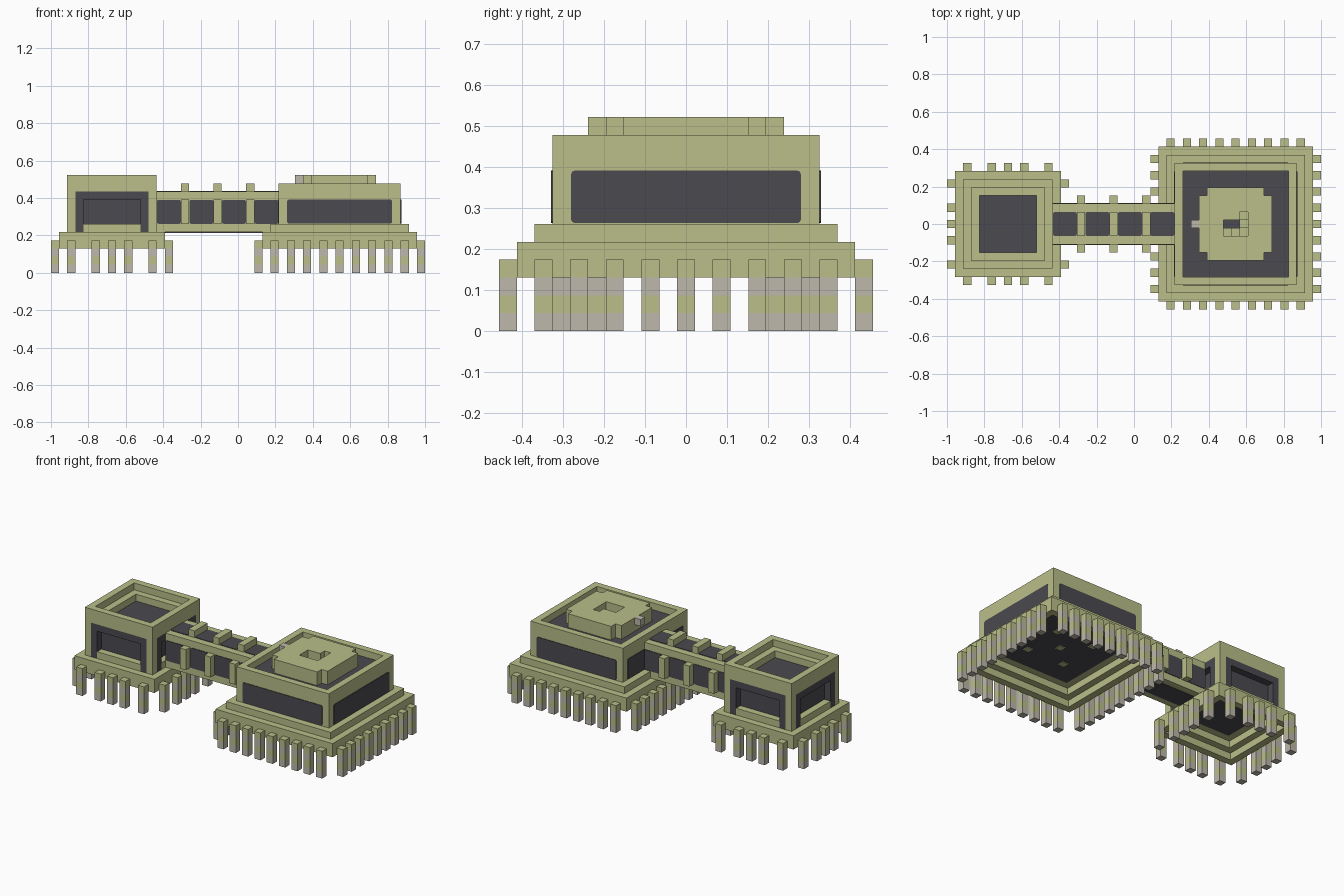
import bpy, bmesh
from mathutils import Vector

if "Cube" in bpy.data.objects:
    bpy.data.objects.remove(bpy.data.objects["Cube"], do_unlink=True)

U = 2 / 46  # one building block


def material(name, rgb):
    m = bpy.data.materials.new(name)
    m.use_nodes = True
    m.diffuse_color = (*rgb, 1)
    m.node_tree.nodes["Principled BSDF"].inputs["Base Color"].default_value = (*rgb, 1)
    return m


GREEN = material("pale_olive", (0.49, 0.52, 0.25))
DARK = material("dark_glass", (0.07, 0.068, 0.08))
GREY = material("warm_grey", (0.51, 0.48, 0.41))


def finish(name, bm, *mats):
    # block units to scene units
    bmesh.ops.recalc_face_normals(bm, faces=bm.faces)
    bmesh.ops.scale(bm, vec=(U, U, U), verts=bm.verts)
    mesh = bpy.data.meshes.new(name)
    bm.to_mesh(mesh)
    bm.free()
    for m in mats:
        mesh.materials.append(m)
    ob = bpy.data.objects.new(name, mesh)
    bpy.context.collection.objects.link(ob)
    return ob


def add_box(bm, lo, hi):
    lo, hi = Vector(lo), Vector(hi)
    vs = bmesh.ops.create_cube(bm, size=1)["verts"]
    for v in vs:
        v.co = (lo + hi) / 2 + v.co * (hi - lo)
    return vs


def boxes(name, spans, mat):
    bm = bmesh.new()
    for lo, hi in spans:
        add_box(bm, lo, hi)
    return finish(name, bm, mat)


def square(name, cx, half, z0, z1, mat):
    return boxes(name, [((cx - half, -half, z0), (cx + half, half, z1))], mat)


def slab(name, cx, half, z0, z1, mat, keep):
    # flat slab of unit cells chosen by a rule, raised to its thickness
    bm = bmesh.new()
    n = int(half * 2)
    grid = {}

    def vert(i, j):
        if (i, j) not in grid:
            grid[i, j] = bm.verts.new((cx - half + i, j - half, z0))
        return grid[i, j]

    for i in range(n):
        for j in range(n):
            if keep(i - half + 0.5, j - half + 0.5):
                bm.faces.new([vert(i, j), vert(i + 1, j), vert(i + 1, j + 1), vert(i, j + 1)])
    out = bmesh.ops.extrude_face_region(bm, geom=bm.faces[:])["geom"]
    for v in out:
        if isinstance(v, bmesh.types.BMVert):
            v.co.z = z1
    bmesh.ops.dissolve_limit(bm, angle_limit=0.01, verts=bm.verts, edges=bm.edges)
    return finish(name, bm, mat)


def ring(name, cx, outer, inner, z0, z1, mat):
    return slab(name, cx, outer, z0, z1, mat, lambda x, y: max(abs(x), abs(y)) > inner)


def pane(name, centre, size, axis):
    # thin glass plate with softened corners, facing along one axis
    half = Vector(size) / 2
    half[axis] = 0.08
    c = Vector(centre)
    bm = bmesh.new()
    add_box(bm, c - half, c + half)
    edges = [e for e in bm.edges
             if abs((e.verts[0].co - e.verts[1].co)[axis]) > 0.1]
    bmesh.ops.bevel(bm, geom=edges, offset=0.2, segments=2, profile=0.5, affect='EDGES')
    return finish(name, bm, DARK)


def stilts(name, cx, half, steps):
    # banded posts around a square deck
    bm = bmesh.new()
    spots = set()
    for s in steps:
        for side in (-1, 1):
            spots |= {(s, side * (half + 0.5)), (side * (half + 0.5), s)}
    for x, y in sorted(spots):
        add_box(bm, (cx + x - 0.5, y - 0.5, 0), (cx + x + 0.5, y + 0.5, 4))
    for z in (1, 2, 3):
        geom = bm.verts[:] + bm.edges[:] + bm.faces[:]
        bmesh.ops.bisect_plane(bm, geom=geom, plane_co=(0, 0, z), plane_no=(0, 0, 1))
    for f in bm.faces:
        f.material_index = int(f.calc_center_median().z * 0.999) % 2
    return finish(name, bm, GREY, GREEN)


# large pavilion: stepped deck, walls, glass floor and roof
B = 12.5
ring("large_deck_lower", B, 9.5, 8.5, 3, 4, GREEN)
ring("large_deck_upper", B, 9.5, 7.5, 4, 5, GREEN)
ring("large_plinth", B, 8.5, 6.5, 5, 6, GREEN)
ring("large_walls", B, 7.5, 6.5, 6, 11, GREEN)
square("large_floor", B, 6.5, 5, 6, DARK)
slab("large_roof_glass", B, 6.5, 9, 10, DARK,
     lambda x, y: not (abs(x) < 2 and abs(y) < 2))
stilts("large_stilts", B, 9.5, range(-8, 9, 2))
for s in (-1, 1):
    pane("large_window_y", (B, s * 7.5, 7.53), (12.9, 0, 2.94), 1)
    pane("large_window_x", (B + s * 7.5, 0, 7.53), (0, 12.9, 2.94), 0)

# raised roof platform with a stairwell and its columns


def platform_cell(x, y):
    if abs(x) > 3.5 and abs(y) > 3.5:
        return False
    well = abs(x) < 2 and abs(y) < 2
    return not well or (y > 0.5 and x < 0.5)


slab("roof_platform", B, 4.5, 10, 12, GREEN, platform_cell)
boxes("platform_step", [((B - 5.5, -0.5, 11), (B - 4.5, 0.5, 12))], GREY)
boxes("platform_columns",
      [((B + x - 0.5, y - 0.5, 4.9), (B + x + 0.5, y + 0.5, 10))
       for x, y in ((-3, -3), (-3, 3), (3, -3), (3, 3), (0, 0))][:4], GREEN)
boxes("stair_foot", [((B - 0.5, -0.5, 4.9), (B + 0.5, 0.5, 5.5))], GREEN)
stair = [(1, 1), (1, 0), (1, -1), (0, -1), (-1, -1)]
boxes("spiral_stair",
      [((B + x - 0.5, y - 0.5, 10 - k), (B + x + 0.5, y + 0.5, 11 - k))
       for k, (x, y) in enumerate(stair)], GREEN)

# small pavilion: deck, frame and sunken roof
S = -15.5
ring("small_deck_lower", S, 6.5, 5.5, 3, 4, GREEN)
ring("small_deck_upper", S, 6.5, 4.5, 4, 5, GREEN)
ring("small_floor_rim", S, 4.5, 3.5, 5, 6, GREEN)
square("small_floor", S, 3.5, 5, 6, DARK)
square("small_glass_core", S, 4.5, 6, 10, DARK)
ring("small_parapet", S, 5.5, 4.5, 10, 12, GREEN)
ring("small_roof_ledge", S, 4.5, 3.5, 10, 11, GREEN)
slab("small_corner_posts", S, 5.5, 5, 10, GREEN,
     lambda x, y: abs(x) > 4.5 and abs(y) > 4.5)
slab("small_sills", S, 5.5, 5, 6, GREEN,
     lambda x, y: max(abs(x), abs(y)) > 4.5 and min(abs(x), abs(y)) < 3.5)
slab("small_window_jambs", S, 5.5, 5, 9, DARK,
     lambda x, y: max(abs(x), abs(y)) > 4.5 and 3.5 < min(abs(x), abs(y)) < 4.5)
slab("small_window_heads", S, 5.5, 9, 10, DARK,
     lambda x, y: max(abs(x), abs(y)) > 4.5 and min(abs(x), abs(y)) < 4.5)
stilts("small_stilts", S, 6.5, (-5, -2, 0, 2, 5))

# covered bridge with glass bays and ribs
boxes("bridge_body", [((-10, -2.5, 5), (5, 2.5, 10))], GREEN)
for k in range(4):
    x = -8.5 + 4 * k
    pane("bridge_roof_pane", (x, 0, 10), (2.94, 2.94, 0), 2)
    for s in (-1, 1):
        pane("bridge_side_pane", (x, s * 2.5, 7.5), (2.94, 0, 2.94), 1)
    if k < 3:
        boxes("bridge_rib", [((x + 1.5, -1.5, 10), (x + 2.5, 1.5, 11)),
                             ((x + 1.5, 2.5, 6), (x + 2.5, 3.5, 9)),
                             ((x + 1.5, -3.5, 6), (x + 2.5, -2.5, 9))], GREEN)
pane("bridge_floor_pane", (-2.5, 0, 5), (13, 3, 0), 2)
